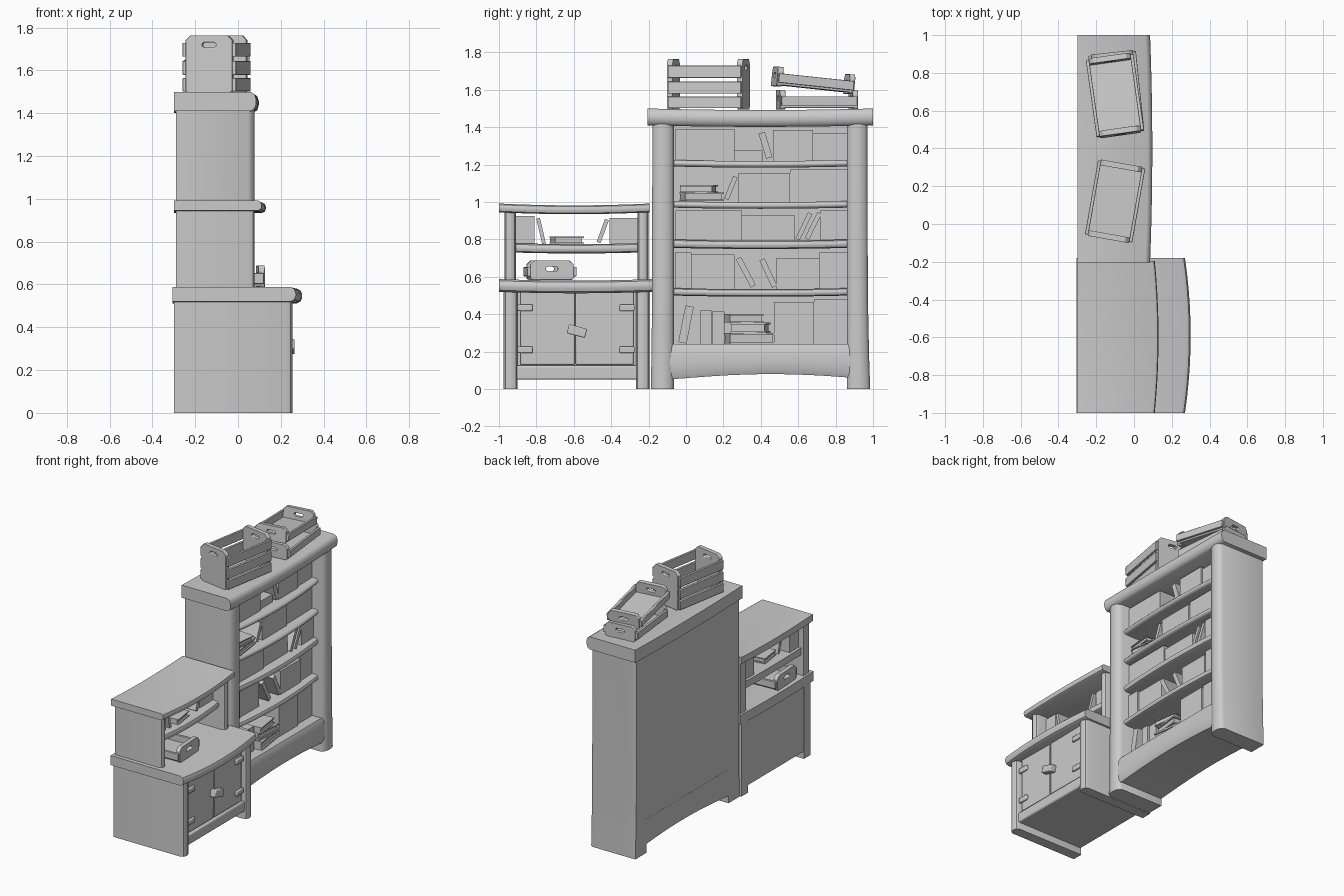
import bpy, bmesh, math
from mathutils import Matrix, Vector

if "Cube" in bpy.data.objects:
    bpy.data.objects.remove(bpy.data.objects["Cube"])

grey = bpy.data.materials.new("plain_grey")
grey.diffuse_color = (0.6, 0.6, 0.6, 1)
grey.use_nodes = True
grey.node_tree.nodes["Principled BSDF"].inputs["Base Color"].default_value = grey.diffuse_color


def finish(name, bm, bevel=0.0):
    bmesh.ops.recalc_face_normals(bm, faces=bm.faces)
    me = bpy.data.meshes.new(name)
    bm.to_mesh(me)
    bm.free()
    me.materials.append(grey)
    ob = bpy.data.objects.new(name, me)
    bpy.context.collection.objects.link(ob)
    if bevel:
        m = ob.modifiers.new("bevel", 'BEVEL')
        m.width, m.segments = bevel, 2
    return ob


def add_box(bm, lo, hi, mat=Matrix.Identity(4)):
    lo, hi = Vector(lo), Vector(hi)
    size = hi - lo
    m = mat @ Matrix.Translation((lo + hi) / 2) @ Matrix.Diagonal((*size, 1))
    bmesh.ops.create_cube(bm, size=1, matrix=m)


def box(name, lo, hi, bevel=0.0):
    bm = bmesh.new()
    add_box(bm, lo, hi)
    return finish(name, bm, bevel)


def loft(name, rings):
    bm = bmesh.new()
    rs = [[bm.verts.new(p) for p in r] for r in rings]
    n = len(rs[0])
    for a, b in zip(rs, rs[1:]):
        for i in range(n):
            bm.faces.new((a[i], a[(i + 1) % n], b[(i + 1) % n], b[i]))
    bm.faces.new(rs[0])
    bm.faces.new(rs[-1])
    return finish(name, bm)


def nose(x0, x1, c0, c1, r):
    """Cross-section with a rounded front edge."""
    t = c1 - c0
    return [(x0, c0), (x1 - r, c0), (x1 - .3 * r, c0 + .13 * t), (x1, c0 + .4 * t),
            (x1, c0 + .6 * t), (x1 - .3 * r, c0 + .87 * t), (x1 - r, c1), (x0, c1)]


def slab(name, x0, x1, y0, y1, z0, z1, bow=0.0, sag=0.0, r=0.02, n=10):
    """Board along y with a bowed front edge and a slight sag."""
    rings = []
    for i in range(n + 1):
        t = 2 * i / n - 1
        k = 1 - t * t
        y = y0 + (y1 - y0) * i / n
        rings.append([(x, y, z - sag * k) for x, z in nose(x0, x1 + bow * k, z0, z1, r)])
    return loft(name, rings)


def post(name, x0, x1, y0, y1, z0, z1, flare=0.0, r=0.03):
    """Side panel with a rounded front, flared at the foot by `flare` in y."""
    rings = []
    for z, f in ((z0, 1), (z0 + .12 * (z1 - z0), .6), (z0 + .35 * (z1 - z0), .15), (z1, 0)):
        a, b = (y0 + min(flare, 0) * f, y1 + max(flare, 0) * f)
        rings.append([(x, y, z) for x, y in nose(x0, x1, a, b, r)])
    return loft(name, rings)


# ---- Tall bookcase ----
post("bookcase_left_side", -.29, .078, -.18, -.065, 0, 1.43, -.008)
post("bookcase_right_side", -.29, .078, .86, .97, 0, 1.43, .015)
box("bookcase_back", (-.288, -.12, .1), (-.265, .92, 1.43))
slab("bookcase_top", -.30, .085, -.205, 1.0, 1.41, 1.50, bow=.012, sag=.008, r=.025)
# base with arched underside
arch = []
for i in range(13):
    t = i / 12
    y = -.10 + 1.0 * t
    z = .05 + .03 * math.sin(math.pi * min(1, t * .9 + .0))
    arch.append([(x, y, zz) for x, zz in nose(-.289, .07, z, .24, .015)])
loft("bookcase_base", arch)
for i, (a, b) in enumerate([(.50, .54), (.755, .80), (.97, 1.005), (1.19, 1.225)]):
    slab(f"bookcase_shelf_{i + 1}", -.27, .03, -.07, .865, a, b, bow=.025, sag=.006, r=.02)

# ---- Low cabinet ----
post("cabinet_left_side", -.30, .255, -.975, -.90, 0, .54)
post("cabinet_right_side", -.30, .255, -.268, -.195, 0, .54)
box("cabinet_body", (-.295, -.94, .05), (.20, -.23, .53))
box("cabinet_bottom_rail", (.15, -.92, .05), (.235, -.25, .125), .01)
box("cabinet_left_door", (.19, -.885, .13), (.225, -.595, .525), .006)
box("cabinet_right_door", (.19, -.590, .13), (.225, -.28, .525), .006)
for n, y in (("left", -.86), ("right", -.315)):
    for k, z in (("lower", .21), ("upper", .435)):
        box(f"{n}_{k}_hinge", (.22, y - .04, z - .018), (.24, y + .04, z + .018), .006)
bm = bmesh.new()
add_box(bm, (.22, -.05, -.025), (.265, .05, .025),
        Matrix.Translation((0, -.583, .31)) @ Matrix.Rotation(math.radians(-15), 4, 'X'))
finish("door_latch", bm, .006)
slab("cabinet_top", -.305, .27, -1.0, -.18, .52, .588, bow=.03, sag=.008, r=.025)

# ---- Open hutch on the cabinet ----
post("hutch_left_side", -.29, .078, -.97, -.91, .57, .95)
post("hutch_right_side", -.29, .078, -.26, -.20, .57, .95)
slab("hutch_shelf", -.27, .03, -.92, -.25, .73, .78, bow=.02, sag=.005)
slab("hutch_top", -.30, .11, -1.0, -.195, .945, .992, bow=.02, sag=.01, r=.015)


# ---- Books: upright blocks (y0, y1, top), leaning (y, z, thick, height, deg), flat (y0, y1, z0, z1)
def books(name, z, upright, leaning=(), flat=()):
    bm = bmesh.new()
    for i, (a, b, top) in enumerate(upright):
        add_box(bm, (-.25, a, z), (-.005 - .012 * (i % 2), b, top))
    for y, zc, w, h, deg in leaning:
        m = Matrix.Translation((0, y, zc)) @ Matrix.Rotation(math.radians(deg), 4, 'X')
        add_box(bm, (-.2, -w / 2, -h / 2), (0, w / 2, h / 2), m)
    for i, (a, b, c, d) in enumerate(flat):
        m = Matrix.Translation((-.1, (a + b) / 2, 0)) @ Matrix.Rotation(math.radians(8 - 14 * (i % 2)), 4, 'Z')
        w, e = (b - a) / 2, (d - c) * .18
        # two covers around a recessed page block
        add_box(bm, (-.11, -w, c), (.11, w, c + e), m)
        add_box(bm, (-.11, -w, d - e), (.11, w, d), m)
        add_box(bm, (-.10, -w, c + e), (.10, w - .01, d - e), m)
    finish(name, bm)


books("books_row_1", .235, [(.075, .135, .42), (.14, .205, .415), (.47, .685, .465), (.685, .87, .48)],
      [(-.0, .345, .045, .20, -11)],
      [(.22, .46, .24, .30), (.25, .44, .30, .355), (.22, .40, .355, .40)])
books("books_row_2", .535, [(-.06, .03, .73), (.03, .26, .72), (.485, .715, .70), (.715, .86, .73)],
      [(.32, .625, .03, .17, 28), (.44, .62, .03, .16, 25)])
books("books_row_3", .795, [(-.055, .30, .955), (.30, .58, .93), (.72, .865, .955)],
      [(.63, .87, .025, .155, -26), (.68, .872, .025, .155, -26)])
books("books_row_4", 1.0, [(.28, .555, 1.155), (.555, .86, 1.175)],
      [(.24, 1.075, .025, .13, -22)],
      [(-.02, .19, 1.005, 1.05), (-.02, .16, 1.05, 1.09)])
books("books_row_5", 1.22, [(-.055, .26, 1.39), (.26, .41, 1.275), (.465, .68, 1.385), (.68, .86, 1.37)],
      [(.425, 1.303, .035, .14, 17)])
books("hutch_books", .777, [(-.91, -.81, .925), (-.41, -.24, .915)],
      [(-.775, .845, .02, .14, 13), (-.445, .845, .022, .13, -20)],
      [(-.715, -.56, .778, .815)])


# ---- Slatted crates with handle slots in the end panels ----
def crate(name, length, width, height, slats, mat):
    bm = bmesh.new()
    w, c, hz = width / 2 - .014, .022, height - .045
    outer = [(-w + c / 2, 0), (w - c / 2, 0), (w, c / 2), (w, height - c), (w - c, height),
             (-w + c, height), (-w, height - c), (-w, c / 2)]
    s, q = .032, .012
    slot = [(-s + .008, hz - q), (s - .008, hz - q), (s, hz - .005), (s, hz + .005),
            (s - .008, hz + q), (-s + .008, hz + q), (-s, hz + .005), (-s, hz - .005)]
    for y in (-length / 2, length / 2 - .03):
        loops = [[bm.verts.new(mat @ Vector((x, yy, z))) for x, z in pts]
                 for pts, yy in ((outer, y), (slot, y), (slot, y + .03), (outer, y + .03))]
        for a, b in zip(loops, loops[1:] + loops[:1]):
            for i in range(8):
                j = (i + 1) % 8
                bm.faces.new((a[i], a[j], b[j], b[i]))
    add_box(bm, (-w, -length / 2 + .02, .008), (w, length / 2 - .02, .025), mat)
    for side in (-1, 1):
        for z0, z1 in slats:
            a, b = sorted((side * (w - .002), side * (w + .016)))
            add_box(bm, (a, -length / 2 + .006, z0), (b, length / 2 - .006, z1), mat)
    finish(name, bm, .003)


def place(x, y, z, yaw, pitch=0):
    return (Matrix.Translation((x, y, z)) @ Matrix.Rotation(math.radians(yaw), 4, 'Z')
            @ Matrix.Rotation(math.radians(pitch), 4, 'X'))


low = [(.02, .07)]
crate("tall_crate", .41, .25, .27, [(.008, .07), (.085, .15), (.17, .235)], place(-.10, .12, 1.494, -10))
crate("lower_stacked_crate", .42, .25, .105, low, place(-.095, .70, 1.495, 6))
crate("upper_stacked_crate", .42, .25, .105, low, place(-.10, .675, 1.598, 8, -6))
crate("hutch_crate", .40, .26, .105, low, place(-.08, -.727, .583, 93))

# smooth curved surfaces, keep hard edges
bpy.ops.object.select_all(action='SELECT')
bpy.context.view_layer.objects.active = bpy.context.selected_objects[0]
bpy.ops.object.shade_smooth_by_angle(angle=math.radians(40))
